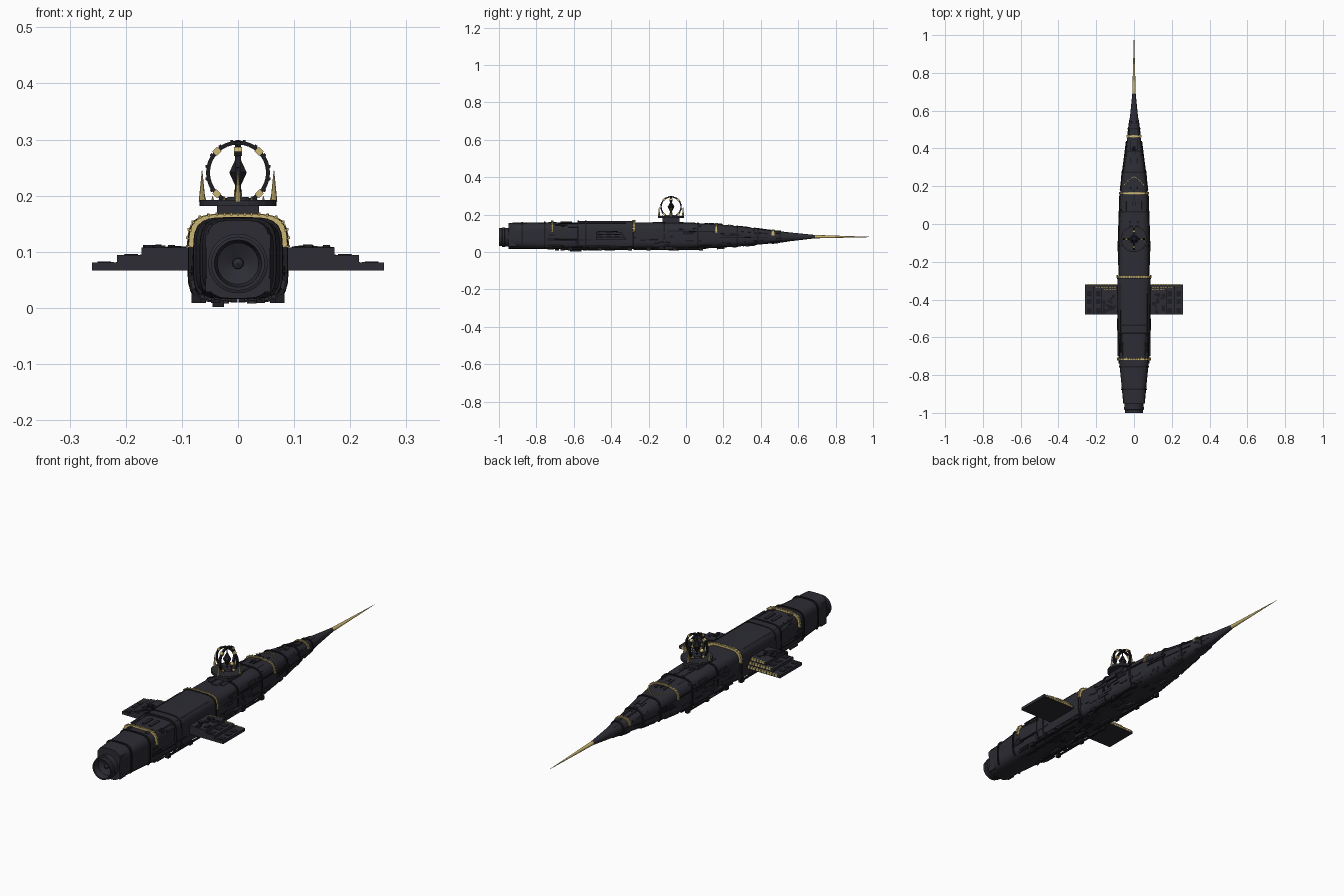
import bpy, bmesh, math, random
from mathutils import Matrix, Vector

if "Cube" in bpy.data.objects:
    bpy.data.objects.remove(bpy.data.objects["Cube"])
rng = random.Random(7)
PI = math.pi


def material(name, rgb):
    m = bpy.data.materials.new(name)
    m.use_nodes = True
    m.diffuse_color = (*rgb, 1)
    m.node_tree.nodes["Principled BSDF"].inputs["Base Color"].default_value = (*rgb, 1)
    return m


DARK = material("dark hull grey", (0.025, 0.025, 0.034))
BLACK = material("near black", (0.012, 0.012, 0.016))
GOLD = material("pale gold", (0.60, 0.47, 0.17))


def finish(bm, name, mat, smooth=False):
    bmesh.ops.recalc_face_normals(bm, faces=bm.faces)
    mesh = bpy.data.meshes.new(name)
    bm.to_mesh(mesh)
    bm.free()
    mesh.materials.append(mat)
    ob = bpy.data.objects.new(name, mesh)
    bpy.context.collection.objects.link(ob)
    if smooth:
        bpy.ops.object.select_all(action='DESELECT')
        ob.select_set(True)
        bpy.context.view_layer.objects.active = ob
        bpy.ops.object.shade_smooth_by_angle(angle=math.radians(30))
    return ob


def box(bm, x0, x1, y0, y1, z0, z1):
    mid = Vector(((x0 + x1) / 2, (y0 + y1) / 2, (z0 + z1) / 2))
    size = Matrix.Diagonal((x1 - x0, y1 - y0, z1 - z0, 1))
    bmesh.ops.create_cube(bm, size=1, matrix=Matrix.Translation(mid) @ size)


def cone(bm, base, tip, r0, r1, sides):
    a, b = Vector(base), Vector(tip)
    turn = (b - a).to_track_quat('Z', 'Y').to_matrix().to_4x4()
    bmesh.ops.create_cone(bm, cap_ends=True, segments=sides, radius1=r0, radius2=r1,
                          depth=(b - a).length, matrix=Matrix.Translation((a + b) / 2) @ turn)


def skin(bm, rings, closed=True):
    rows = [[bm.verts.new(p) for p in ring] for ring in rings]
    n = len(rows[0])
    for r, s in zip(rows, rows[1:]):
        for i in range(n if closed else n - 1):
            j = (i + 1) % n
            bm.faces.new((r[i], r[j], s[j], s[i]))
    return rows


# Hull stations: y, half width, bottom, top, squareness
STATIONS = [(-0.95, .057, .017, .156, 4), (-0.72, .079, .016, .158, 4.5),
            (-0.28, .081, .016, .158, 4.5), (0.0, .080, .017, .156, 4.2),
            (0.16, .073, .021, .149, 3.8), (0.30, .058, .031, .136, 3.2),
            (0.46, .035, .046, .115, 2.6), (0.58, .020, .060, .102, 2.2),
            (0.69, .009, .073, .091, 2)]


def surface(y, a, off=0.0):
    """Point on the hull at length y and angle a, pushed out by off."""
    y = max(STATIONS[0][0], min(y, STATIONS[-1][0]))
    for p, q in zip(STATIONS, STATIONS[1:]):
        if y <= q[0]:
            break
    t = (y - p[0]) / (q[0] - p[0])
    w, lo, hi, n = [u + (v - u) * t for u, v in zip(p[1:], q[1:])]
    w, h = w + off, (hi - lo) / 2 + off
    c, s = math.cos(a), math.sin(a)
    r = (abs(c / w) ** n + abs(s / h) ** n) ** (-1 / n)
    return Vector((r * c, y, (lo + hi) / 2 + r * s))


def plate(bm, a0, a1, y0, y1, off, steps=1):
    """Raised plate that follows the hull."""
    rings = []
    for i in range(steps + 1):
        a = a0 + (a1 - a0) * i / steps
        rings.append([surface(y0, a, -.003), surface(y0, a, off),
                      surface(y1, a, off), surface(y1, a, -.003)])
    rows = skin(bm, rings)
    bm.faces.new(rows[0])
    bm.faces.new(rows[-1])


# Main hull
bm = bmesh.new()
rows = skin(bm, [[surface(s[0], 2 * PI * i / 40) for i in range(40)] for s in STATIONS])
bm.faces.new(rows[0])
bm.faces.new(rows[-1])
finish(bm, "hull", DARK, True)

# Midship casing with raised seams
bm = bmesh.new()
plate(bm, -0.6, PI + 0.6, -0.575, -0.28, .007, 30)
finish(bm, "midship_casing", DARK, True)
bm = bmesh.new()
for y in (-0.88, -0.76, -0.58, -0.54, -0.29, -0.12, 0.06, 0.27, 0.38, 0.50):
    plate(bm, -0.75, PI + 0.75, y, y + .008, .009 if -0.6 < y < -0.2 else .004, 32)
finish(bm, "hull_ribs", BLACK)

# Gold bands with studs and thin dark edges
bands, studs = bmesh.new(), bmesh.new()
for y, off in ((-0.715, .009), (-0.278, .010), (0.163, .005), (0.465, .004)):
    plate(bands, 0.25, PI - 0.25, y - .004, y + .004, off, 28)
    for i in range(19):
        p = surface(y, 0.25 + i * (PI - 0.5) / 18, off)
        box(studs, p.x - .002, p.x + .002, y - .007, y + .007, p.z - .002, p.z + .002)
for i in range(13):
    a = PI / 2 + (i - 6) * 0.12
    y = 0.205 + 0.04 * math.sin(PI * i / 12)
    plate(studs, a - .03, a + .03, y, y + .006, .004)
finish(bands, "gold_bands", GOLD)
finish(studs, "gold_studs", GOLD)

# Scattered surface panels, denser on the flanks and the belly
bm, dark = bmesh.new(), bmesh.new()
for k in range(150):
    y = rng.uniform(-0.74, 0.52)
    a = rng.uniform(-PI / 2, PI / 2)
    if a > 0.5 and -0.58 < y < -0.28:
        a = -a
    low = a < -0.4
    da = rng.uniform(0.05, 0.2)
    length = rng.uniform(0.015, 0.07)
    off = rng.uniform(.002, .009 if low else .005) * (0.6 if y > 0.25 else 1)
    target = bm if k % 3 else dark
    plate(target, a, a + da, y, y + length, off, 2)
    plate(target, PI - a, PI - a - da, y, y + length, off, 2)
finish(bm, "hull_panels", DARK)
finish(dark, "dark_panels", BLACK)

# Long flank rails and belly pipes
bm = bmesh.new()
for side in (1, -1):
    for a, y0, y1 in ((0.75, -0.68, -0.32), (0.3, -0.1, 0.15), (-0.25, -0.7, -0.5),
                      (-0.1, 0.18, 0.44), (-0.8, -0.25, 0.12)):
        b = a if side > 0 else PI - a
        plate(bm, b - .03, b + .03, y0, y1, .009 if y1 < -0.3 else .005)
    for x, y0, y1 in ((.075, -0.62, -0.3), (.04, -0.66, -0.42), (.065, -0.2, 0.08)):
        cone(bm, (side * x, y0, .016), (side * x, y1, .016), .005, .005, 8)
        for y in (y0, (y0 + y1) / 2, y1):
            box(bm, side * x - .008, side * x + .008, y - .01, y + .01, .009, .026)
box(bm, -.045, -.025, -0.62, -0.56, .002, .02)
finish(bm, "rails_and_pipes", BLACK)

# Stern nozzle with hollow dish
bm = bmesh.new()
PROFILE = [(.050, -0.94), (.050, -0.968), (.053, -0.970), (.053, -0.982), (.048, -0.984),
           (.048, -1.0), (.042, -1.0), (.037, -0.972), (.010, -0.958), (.009, -0.97), (.001, -0.975)]
skin(bm, [[(r * math.cos(i * PI / 16), y, .079 + r * math.sin(i * PI / 16)) for i in range(32)]
          for r, y in PROFILE])
finish(bm, "stern_nozzle", DARK, True)
bm = bmesh.new()
for sx in (1, -1):
    for z in (.04, .12):
        box(bm, sx * .05 - .008, sx * .05 + .008, -0.95, -0.91, z - .012, z + .012)
finish(bm, "stern_blocks", DARK)

# Bow spike
bm = bmesh.new()
cone(bm, (0, 0.68, .082), (0, 1.0, .080), .0095, .0006, 12)
finish(bm, "bow_spike", GOLD, True)

# Stepped side wings with gold leading strips
wing, trim, bits = bmesh.new(), bmesh.new(), bmesh.new()
for sx in (1, -1):
    for span, y1, z in ((.26, -0.32, .067), (.216, -0.333, .0805), (.172, -0.346, .094)):
        xa, xb = sorted((sx * .06, sx * span))
        box(wing, xa, xb, -0.48, y1, z, z + .0135)
        count = int((span - .095) / .014)
        for i in range(count):
            x = sx * (.1 + i * .014)
            box(trim, x - .005, x + .005, y1 - .004, y1 + .002, z + .004, z + .0145)
    for i in range(16):
        x, y = sx * rng.uniform(.1, .16), rng.uniform(-0.47, -0.37)
        w, d = rng.uniform(.003, .012), rng.uniform(.003, .015)
        box(bits, x - w, x + w, y - d, y + d, .107, .107 + rng.uniform(.001, .006))
    for x, z in ((.19, .094), (.238, .0805)):
        for y in (-0.46, -0.41, -0.37):
            box(bits, sx * x - .012, sx * x + .012, y - .014, y + .014, z - .002, z + .002)
finish(wing, "side_wings", DARK)
finish(trim, "wing_trim", GOLD)
finish(bits, "wing_details", BLACK)

# Tower pedestal and round platform
TY, TZ = -0.08, 0.241
bm = bmesh.new()
box(bm, -.037, .037, TY - .045, TY + .045, .15, .184)
cone(bm, (0, TY, .182), (0, TY, .192), .069, .069, 24)
cone(bm, (0, TY, .190), (0, TY, .198), .025, .018, 12)
finish(bm, "tower_base", DARK)

# Crossed tower rings with gold clamps
rings, clamps = bmesh.new(), bmesh.new()
for turn in (0, PI / 2):
    rot = Matrix.Translation((0, TY, TZ)) @ Matrix.Rotation(turn, 4, 'Z')
    loops = []
    for i in range(33):
        a = 2 * PI * i / 32
        loops.append([rot @ Vector((r * math.cos(a), d, r * math.sin(a)))
                      for r, d in ((.050, -.005), (.057, -.005), (.057, .005), (.050, .005))])
    skin(rings, loops)
    for i in range(4):
        a = PI / 4 + i * PI / 2
        m = rot @ Matrix.Rotation(-a, 4, 'Y') @ Matrix.Translation((.0535, 0, 0))
        bmesh.ops.create_cube(clamps, size=1, matrix=m @ Matrix.Diagonal((.011, .014, .012, 1)))
    for i in range(16):
        a = PI / 16 + i * PI / 8
        m = rot @ Matrix.Rotation(-a, 4, 'Y') @ Matrix.Translation((.057, 0, 0))
        bmesh.ops.create_cube(rings, size=1, matrix=m @ Matrix.Diagonal((.004, .006, .005, 1)))
bmesh.ops.remove_doubles(rings, verts=rings.verts, dist=1e-5)
finish(rings, "tower_rings", BLACK)
finish(clamps, "ring_clamps", GOLD)

# Floating crystal inside the rings
bm = bmesh.new()
cone(bm, (0, TY, TZ), (0, TY, TZ + .034), .018, 0, 6)
cone(bm, (0, TY, TZ), (0, TY, TZ - .034), .018, 0, 6)
cone(bm, (0, TY, TZ - .05), (0, TY, TZ + .05), .002, .002, 6)
finish(bm, "tower_crystal", BLACK)

# Gold spikes and small pegs around the platform rim
bm = bmesh.new()
for i in range(16):
    a = i * PI / 8
    x, y = .064 * math.cos(a), TY + .064 * math.sin(a)
    tall = i % 4 == 0
    cone(bm, (x, y, .190), (x, y, .245 if tall else .199), .006 if tall else .003, .0005, 8)
finish(bm, "platform_spikes", GOLD)
